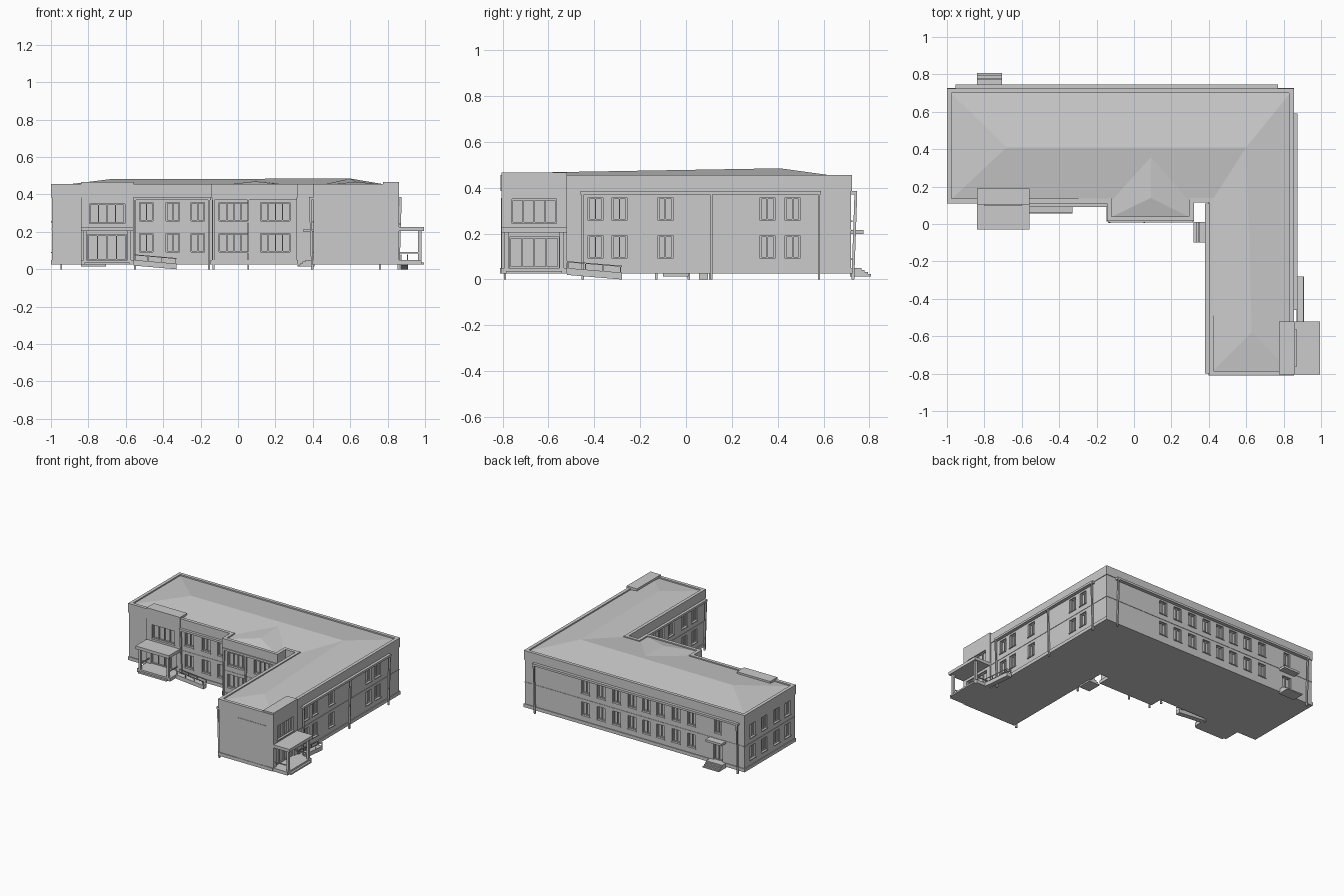
import bpy, bmesh
from mathutils import Vector

if "Cube" in bpy.data.objects:
    bpy.data.objects.remove(bpy.data.objects["Cube"])

FOOT = [(-.995, .115), (-.14, .115), (-.14, .02), (.315, .02), (.315, .12), (.405, .12),
        (.405, -.805), (.85, -.805), (.85, .72), (-.995, .72)]
groups = {}          # part name -> list of hexahedra


def finish(name, bm):
    bmesh.ops.recalc_face_normals(bm, faces=bm.faces)
    me = bpy.data.meshes.new(name)
    bm.to_mesh(me)
    bm.free()
    ob = bpy.data.objects.new(name, me)
    bpy.context.collection.objects.link(ob)
    return ob


def add(name, side, pos, a, z, d, drop=0, tilt=0):
    """Box on a wall: a = span along the wall, z = heights, d = distance outward.
    drop lowers the far end of the span, tilt pulls the bottom inward."""
    pts = []
    for k in (0, 1):
        for i, j in ((0, 0), (1, 0), (1, 1), (0, 1)):
            out = d[j] - (tilt if k == 0 else 0)
            h = z[k] - (drop if i else 0)
            pts.append({'S': (a[i], pos - out, h), 'N': (a[i], pos + out, h),
                        'E': (pos + out, a[i], h), 'W': (pos - out, a[i], h)}[side])
    groups.setdefault(name, []).append(pts)


def build_group(name):
    bm = bmesh.new()
    for pts in groups[name]:
        v = [bm.verts.new(p) for p in pts]
        for f in ((3, 2, 1, 0), (4, 5, 6, 7), (0, 1, 5, 4), (1, 2, 6, 5), (2, 3, 7, 6), (3, 0, 4, 7)):
            bm.faces.new([v[i] for i in f])
    return finish(name, bm)


def offset(poly, t):
    """Mitred outward offset of the right-angled footprint."""
    res = []
    for i, p in enumerate(poly):
        p = Vector(p)
        e1 = (p - Vector(poly[i - 1])).normalized()
        e2 = (Vector(poly[(i + 1) % len(poly)]) - p).normalized()
        res.append(p + t * Vector((e1.y + e2.y, -e1.x - e2.x)))
    return res


def prism(name, poly, z0, z1):
    bm = bmesh.new()
    lo = [bm.verts.new((p[0], p[1], z0)) for p in poly]
    f = bm.faces.new(lo)
    top = bmesh.ops.extrude_face_region(bm, geom=[f])['geom']
    bmesh.ops.translate(bm, vec=(0, 0, z1 - z0), verts=[g for g in top if isinstance(g, bmesh.types.BMVert)])
    return finish(name, bm)


def ring(name, t_out, t_in, z0, z1):
    bm = bmesh.new()
    rows = [[bm.verts.new((p.x, p.y, z)) for p in offset(FOOT, t)]
            for t, z in ((t_out, z0), (t_out, z1), (t_in, z1), (t_in, z0))]
    n = len(FOOT)
    for r in range(4):
        for i in range(n):
            j = (i + 1) % n
            bm.faces.new((rows[r][i], rows[r][j], rows[(r + 1) % 4][j], rows[(r + 1) % 4][i]))
    return finish(name, bm)


def window(side, pos, a0, a1, z0, z1, mullions=1, sill=True):
    add("window_cutter", side, pos, (a0, a1), (z0, z1), (-.02, .03))
    b, d = .006, (-.021, -.011)
    add("window_frames", side, pos, (a0, a1), (z0, z0 + b), d)
    add("window_frames", side, pos, (a0, a1), (z1 - b, z1), d)
    for i in range(mullions + 2):
        c = a0 + b / 2 + (a1 - a0 - b) * i / (mullions + 1)
        add("window_frames", side, pos, (c - b / 2, c + b / 2), (z0 + b, z1 - b), d)
    if sill:
        add("window_sills", side, pos, (a0 - .004, a1 + .004), (z0 - .006, z0), (-.012, .006))


def window_rows(side, pos, centres, w=.065, mullions=1):
    for c in centres:
        for z in (.092, .257):
            window(side, pos, c - w / 2, c + w / 2, z, z + .1, mullions)


def gutter(side, pos, a0, a1, depth, pipes):
    add("gutters", side, pos, (a0, a1), (.37, .386), (-.005, depth))
    for p in pipes:
        add("downpipes", side, pos, (p - .005, p + .005), (0, .372), (depth - .012, depth), tilt=depth - .014)


def porch(side, pos, a0, a1, ramp_end):
    m = pos + (.012 if side == 'E' else -.012)
    add("entrance_towers", side, pos, (a0, a1), (.025, .467), (-.075, .012))
    add("porch_roofs", side, pos, (a0, a1), (.204, .227), (0, .145))
    add("porch_floors", side, pos, (a0, a1), (.025, .05), (0, .13))
    add("porch_floors", side, pos, (a0 + .02, a1 - .02), (.025, .037), (.13, .145))
    for c in (a0 + .022, a1 - .022):
        add("porch_posts", side, pos, (c - .009, c + .009), (.05, .204), (.112, .13))
        add("porch_rails", side, pos, (c - .003, c + .003), (.085, .092), (.012, .112))
    window(side, m, a0 + .045, a1 - .045, .245, .35, 3)
    window(side, m, a0 + .035, a1 - .035, .05, .185, 3, False)
    # sloping side ramp with a low kerb rail
    add("ramps", side, pos, (a1, ramp_end), (.02, .05), (.02, .058), drop=.02)
    for d in (.02, .054):
        add("ramp_rails", side, pos, (a1, ramp_end), (.075, .08), (d, d + .004), drop=.02)
        for k in range(4):
            c = a1 + .005 + (ramp_end - a1 - .01) * k / 3
            add("ramp_rails", side, pos, (c - .002, c + .002), (.03 - .005 * k, .076 - .0065 * k), (d, d + .004))


def side_door(side, pos, a0, a1):
    window(side, pos, a0 + .03, a1 - .03, .05, .17, 1, False)
    add("door_canopies", side, pos, (a0, a1), (.198, .215), (-.005, .055))
    for k in range(4):
        add("door_steps", side, pos, (a0, a1), (.014, .05 - .009 * k), (-.005, .045 + .014 * k))


# entrances
porch('S', .115, -.84, -.56, -.33)
porch('E', .85, -.805, -.52, -.28)
side_door('N', .72, -.84, -.705)
side_door('W', .405, -.10, .01)
window('N', .72, -.80, -.745, .257, .357)

# windows
window_rows('S', .115, (-.49, -.348, -.215), .072)
window_rows('S', .02, (-.022, .2), .158, 3)
window_rows('E', .85, (-.395, -.29, -.09, .355, .465))
window_rows('N', .72, (.34, .21, .08, -.05, -.17, -.29, -.42, -.55))
window_rows('W', -.995, (.2, .33, .48, .62))
window_rows('W', .405, (-.68, -.56, -.4, -.28, -.18))

# gutters with slanted downpipes, storey belts
gutter('E', .85, -.46, .59, .025, (-.45, .11, .58))
gutter('N', .72, -.955, .77, .027, (-.945, .76))
gutter('S', .115, -.56, -.145, .025, (-.55, -.155))
gutter('S', .02, -.14, .315, .012, (-.13, .055))
gutter('W', .405, -.80, .11, .025, (-.79, -.13))
for s, p, a in (('E', .85, (-.52, .72)), ('N', .72, (-.995, .85)), ('S', .115, (-.56, -.14)),
                ('S', .02, (-.14, .315)), ('W', .405, (-.805, .12)), ('W', -.995, (.115, .72))):
    add("storey_belt", s, p, a, (.212, .217), (-.002, .003))
# blank end wall panel
add("end_wall_panel", 'S', -.805, (.56, .80), (.05, .355), (-.004, .003))

# main shell, plinth, parapet
walls = prism("walls", FOOT, .03, .44)
prism("plinth", offset(FOOT, .006), .025, .05)
ring("parapet", .005, -.02, .385, .455)

# low hipped roof: L shape plus bay
bm = bmesh.new()
pts = [(-.98, .70, .445), (.835, .70, .445), (.835, -.79, .445), (.42, -.79, .445), (.42, .13, .447),
       (-.98, .13, .445), (-.68, .41, .482), (.60, .41, .485), (.63, -.58, .468),
       (-.125, .035, .445), (.30, .035, .445), (.30, .13, .445), (-.125, .13, .445),
       (.09, .14, .47), (.09, .37, .477)]
v = [bm.verts.new(p) for p in pts]
for f in ((0, 6, 7, 1), (1, 7, 8, 2), (2, 8, 3), (3, 8, 7, 4), (4, 7, 6, 5), (5, 6, 0),
          (9, 10, 13), (10, 11, 14, 13), (12, 9, 13, 14)):
    bm.faces.new([v[i] for i in f])
finish("roof", bm)

# build grouped parts and carve the window recesses
objs = {n: build_group(n) for n in groups}
cutter = objs["window_cutter"]
cutter.hide_render = True
for ob in (walls, objs["entrance_towers"]):
    mod = ob.modifiers.new("openings", 'BOOLEAN')
    mod.object = cutter
    mod.solver = 'EXACT'
    bpy.context.view_layer.objects.active = ob
    bpy.ops.object.modifier_apply(modifier=mod.name)
bpy.data.objects.remove(cutter)
